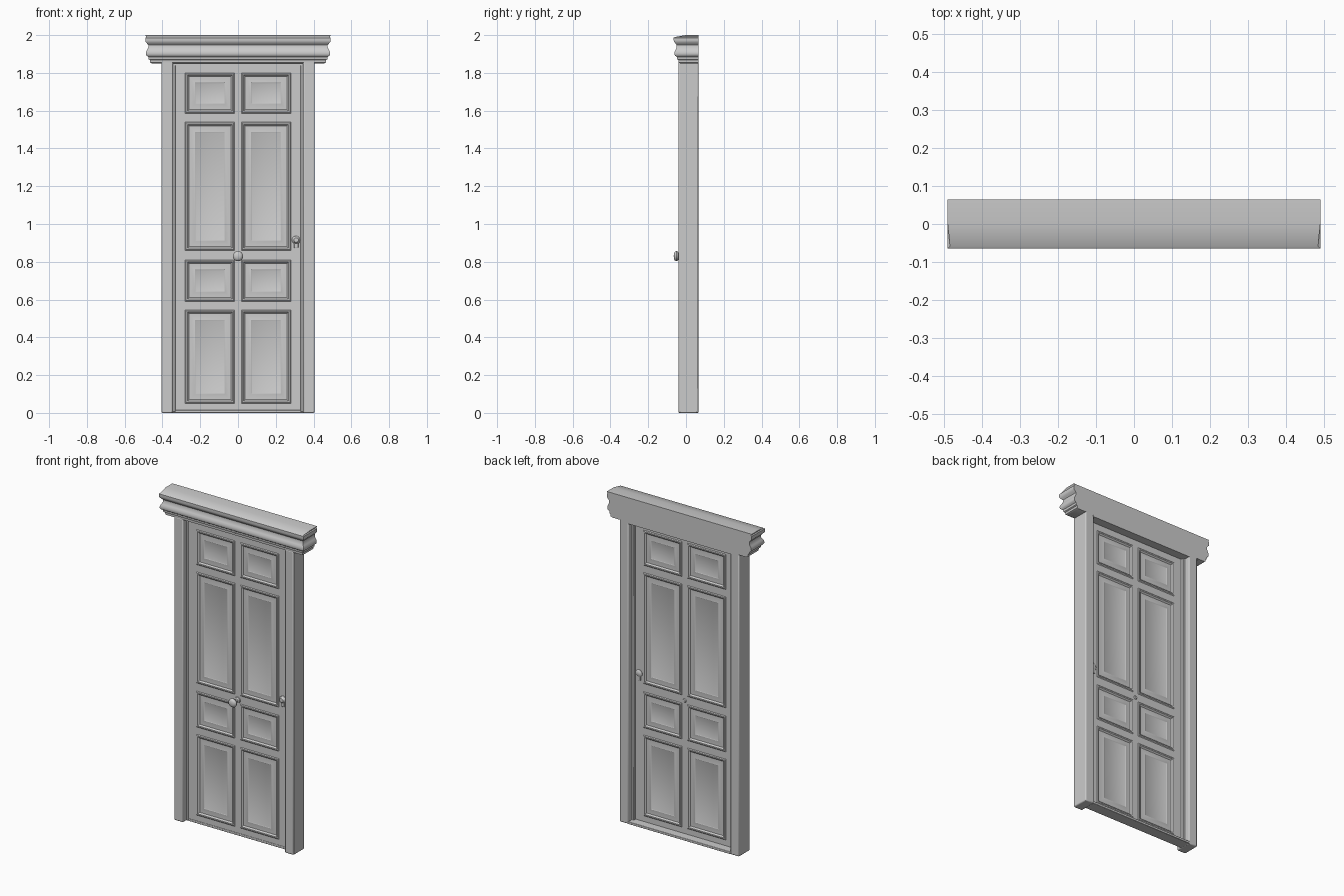
import bpy, bmesh, math
from mathutils import Matrix

if "Cube" in bpy.data.objects:
    bpy.data.objects.remove(bpy.data.objects["Cube"])


def finish(name, bm, bevel=0.0):
    bmesh.ops.recalc_face_normals(bm, faces=bm.faces)
    me = bpy.data.meshes.new(name)
    bm.to_mesh(me)
    bm.free()
    ob = bpy.data.objects.new(name, me)
    bpy.context.collection.objects.link(ob)
    if bevel:
        m = ob.modifiers.new("bevel", 'BEVEL')
        m.width = bevel
        m.segments = 2
    bpy.ops.object.select_all(action='DESELECT')
    ob.select_set(True)
    bpy.context.view_layer.objects.active = ob
    bpy.ops.object.shade_smooth_by_angle(angle=math.radians(35))
    return ob


def box(name, x0, x1, y0, y1, z0, z1, bevel=0.0):
    bm = bmesh.new()
    bmesh.ops.create_cube(bm, size=1)
    for v in bm.verts:
        v.co.x = x0 if v.co.x < 0 else x1
        v.co.y = y0 if v.co.y < 0 else y1
        v.co.z = z0 if v.co.z < 0 else z1
    return finish(name, bm, bevel)


def lathe(name, profile, x, z, seg=20):
    """Turn (radius, y) points about an axis along y."""
    bm = bmesh.new()
    vs = [bm.verts.new((r, y, 0)) for r, y in profile]
    es = [bm.edges.new(p) for p in zip(vs, vs[1:])]
    bmesh.ops.spin(bm, geom=vs + es, cent=(0, 0, 0), axis=(0, 1, 0),
                   angle=2 * math.pi, steps=seg)
    bmesh.ops.remove_doubles(bm, verts=bm.verts, dist=1e-5)
    bmesh.ops.translate(bm, verts=bm.verts, vec=(x, 0, z))
    return finish(name, bm)


# Frame: two jambs, slimmer door stops, lintel and threshold
for side, s in (("left", -1), ("right", 1)):
    a, b = sorted((s * 0.345, s * 0.405))
    box(side + "_jamb", a, b, -0.04, 0.065, 0, 1.86, 0.006)
    a, b = sorted((s * 0.332, s * 0.35))
    box(side + "_door_stop", a, b, -0.008, 0.03, 0.005, 1.85, 0.003)
box("lintel", -0.35, 0.35, -0.01, 0.065, 1.84, 1.86)
box("threshold", -0.35, 0.35, -0.005, 0.065, 0, 0.015, 0.003)

# Door leaf: grid of rails and stiles with moulded panels on both faces
xs = [-0.34, -0.28, -0.018, 0.018, 0.28, 0.34]
zs = [0.01, 0.05, 0.545, 0.59, 0.81, 0.86, 1.54, 1.585, 1.80, 1.845]
bm = bmesh.new()
panels = []
sheets = []
for y in (-0.003, 0.013):
    g = [[bm.verts.new((x, y, z)) for z in zs] for x in xs]
    sheets.append(g)
    for i in range(len(xs) - 1):
        for j in range(len(zs) - 1):
            f = bm.faces.new((g[i][j], g[i + 1][j], g[i + 1][j + 1], g[i][j + 1]))
            if i % 2 and j % 2:
                panels.append(f)
nx, nz = len(xs) - 1, len(zs) - 1
rim = ([(i, 0) for i in range(nx)] + [(nx, j) for j in range(nz)]
       + [(i, nz) for i in range(nx, 0, -1)] + [(0, j) for j in range(nz, 0, -1)])
for (a, b), (c, d) in zip(rim, rim[1:] + rim[:1]):
    bm.faces.new((sheets[0][a][b], sheets[0][c][d], sheets[1][c][d], sheets[1][a][b]))
bmesh.ops.recalc_face_normals(bm, faces=bm.faces)
for thick, depth in ((0.005, 0.004), (0.007, 0.0), (0.008, -0.008),
                     (0.012, 0.0), (0.02, 0.004), (0.004, -0.002)):
    bmesh.ops.inset_individual(bm, faces=panels, thickness=thick, depth=depth,
                               use_even_offset=True)
finish("door_leaf", bm)

# Cornice: profile (inset from widest point, height) returned round both sides
profile = [(0.035, 1.85), (0.026, 1.855), (0.025, 1.868), (0.018, 1.872),
           (0.016, 1.885), (0.006, 1.892), (0.003, 1.90), (0.004, 1.912),
           (0.010, 1.922), (0.016, 1.935), (0.016, 1.948), (0.009, 1.956),
           (0.002, 1.964), (0.0, 1.972), (0.0, 1.986), (0.006, 1.99)]
bm = bmesh.new()
rings = []
for o, z in profile:
    x, y = 0.491 - o, -0.065 + o
    rings.append([bm.verts.new(c) for c in
                  ((-x, 0.065, z), (-x, y, z), (x, y, z), (x, 0.065, z))])
rings.append([bm.verts.new(c) for c in ((-0.491, 0.065, 2), (-0.491, 0.0, 2),
                                        (0.491, 0.0, 2), (0.491, 0.065, 2))])
for lo, hi in zip(rings, rings[1:]):
    for k in range(4):
        n = (k + 1) % 4
        bm.faces.new((lo[k], lo[n], hi[n], hi[k]))
bm.faces.new(rings[0])
bm.faces.new(rings[-1])
finish("cornice", bm)

# Centre pull knob with its rosette, and a small fixing on the back
lathe("door_knob", [(0, -0.065), (0.014, -0.064), (0.023, -0.059), (0.027, -0.051),
                    (0.024, -0.043), (0.013, -0.037), (0.009, -0.030),
                    (0.009, -0.012), (0.017, -0.008), (0.019, -0.002), (0, -0.002)],
      0, 0.83)
lathe("knob_fixing", [(0, 0.02), (0.008, 0.019), (0.012, 0.012), (0, 0.012)], 0, 0.83)

# Lock near the right jamb, with escutcheon on both faces
lathe("lock_rosette", [(0, -0.022), (0.012, -0.021), (0.017, -0.016), (0.019, -0.009),
                       (0.022, -0.006), (0.022, 0.015), (0.014, 0.021), (0, 0.022)],
      0.308, 0.915)
box("lock_plate", 0.297, 0.319, -0.01, 0.018, 0.872, 0.935, 0.003)
